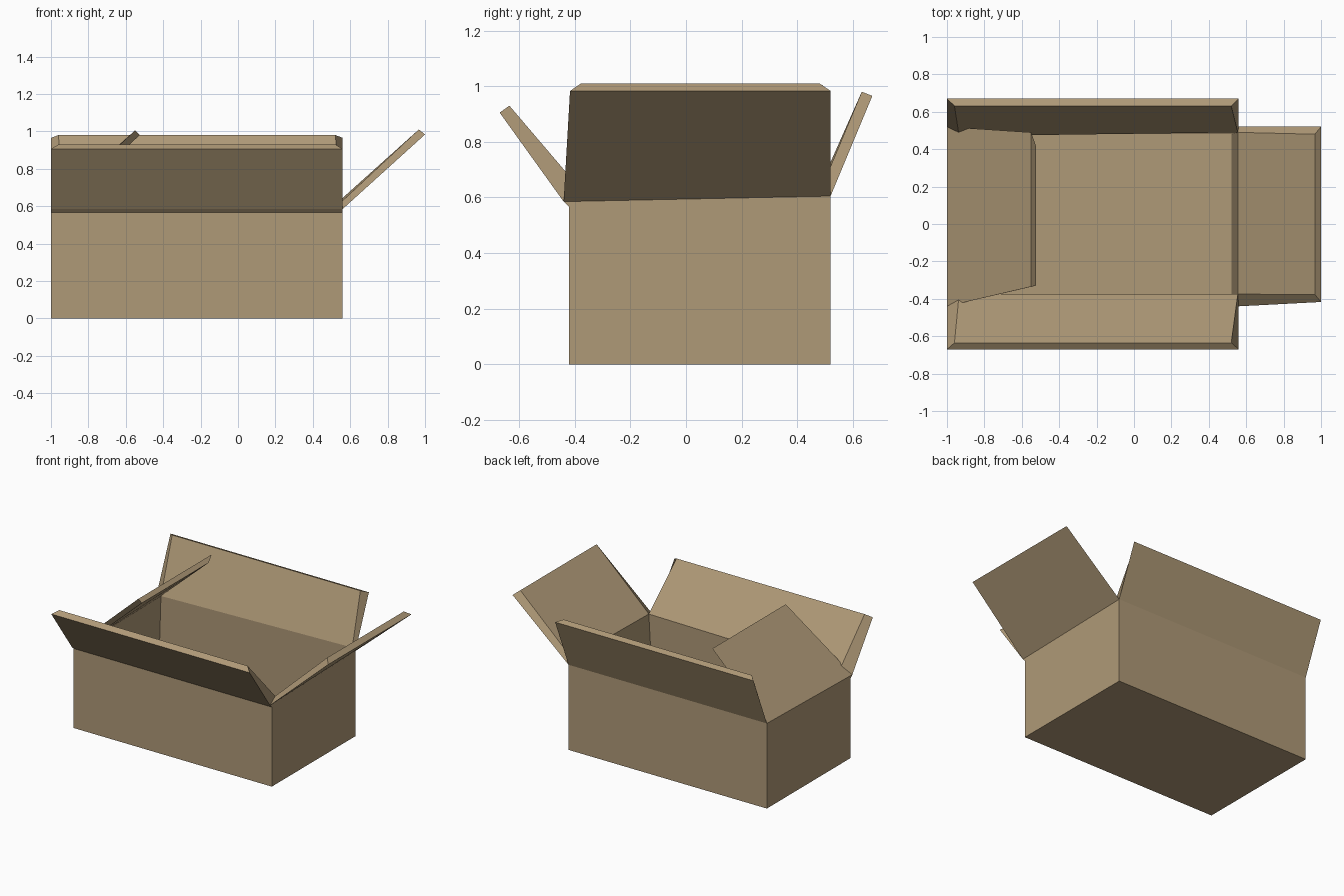
import bpy
import bmesh

if "Cube" in bpy.data.objects:
    bpy.data.objects.remove(bpy.data.objects["Cube"])

card = bpy.data.materials.new("cardboard tan")
card.diffuse_color = (0.43, 0.32, 0.185, 1.0)
card.use_nodes = True
card.node_tree.nodes["Principled BSDF"].inputs["Base Color"].default_value = card.diffuse_color


def make(name, points, faces):
    bm = bmesh.new()
    verts = [bm.verts.new(p) for p in points]
    for f in faces:
        bm.faces.new([verts[i] for i in f])
    mesh = bpy.data.meshes.new(name)
    bm.to_mesh(mesh)
    bm.free()
    mesh.materials.append(card)
    obj = bpy.data.objects.new(name, mesh)
    bpy.context.collection.objects.link(obj)
    return obj


def ring(x0, x1, y0, y1, z_front, z_back):
    # corners in order: front left, front right, back right, back left
    return [(x0, y0, z_front), (x1, y0, z_front), (x1, y1, z_back), (x0, y1, z_back)]


# Box shell: rings run up the outside, then down the inside to the floor
base = ring(-1.0, 0.56, -0.42, 0.52, 0.0, 0.0)
crease = ring(-1.0, 0.56, -0.42, 0.52, 0.565, 0.59)
rim = ring(-1.0, 0.56, -0.44, 0.52, 0.585, 0.605)
inner_rim = [(-0.935, -0.375, 0.605), (0.555, -0.375, 0.625),
             (0.555, 0.49, 0.64), (-0.935, 0.47, 0.615)]
floor = ring(-0.96, 0.52, -0.375, 0.48, 0.04, 0.04)

points = base + crease + rim + inner_rim + floor
faces = [(3, 2, 1, 0), (16, 17, 18, 19)]
for lower, upper in ((0, 4), (4, 8), (12, 16)):
    for i in range(4):
        j = (i + 1) % 4
        faces.append((lower + i, lower + j, upper + j, upper + i))
make("box_body", points, faces)

# Flaps: outer tip edge and inner tip edge, each hinged on the rim at corners i, i+1
flaps = {
    "front_flap": ([(-1.0, -0.67, 0.905), (0.56, -0.67, 0.905)],
                   [(-0.96, -0.635, 0.93), (0.52, -0.635, 0.93)]),
    "right_flap": ([(1.0, -0.417, 0.983), (1.0, 0.52, 0.983)],
                   [(0.967, -0.377, 1.01), (0.967, 0.48, 1.01)]),
    "back_flap": ([(0.56, 0.67, 0.965), (-1.0, 0.67, 0.965)],
                  [(0.52, 0.632, 0.98), (-0.96, 0.632, 0.98)]),
    "left_flap": ([(-0.55, 0.49, 1.005), (-0.55, -0.335, 1.005)],
                  [(-0.525, 0.42, 0.98), (-0.525, -0.33, 0.98)]),
}
for i, (name, (outer, inner)) in enumerate(flaps.items()):
    j = (i + 1) % 4
    pts = [rim[i], rim[j], outer[1], outer[0],
           inner_rim[i], inner_rim[j], inner[1], inner[0]]
    # outer face, inner face, tip edge and both ends
    make(name, pts, [(0, 1, 2, 3), (7, 6, 5, 4), (3, 2, 6, 7),
                     (0, 3, 7, 4), (1, 5, 6, 2)])
